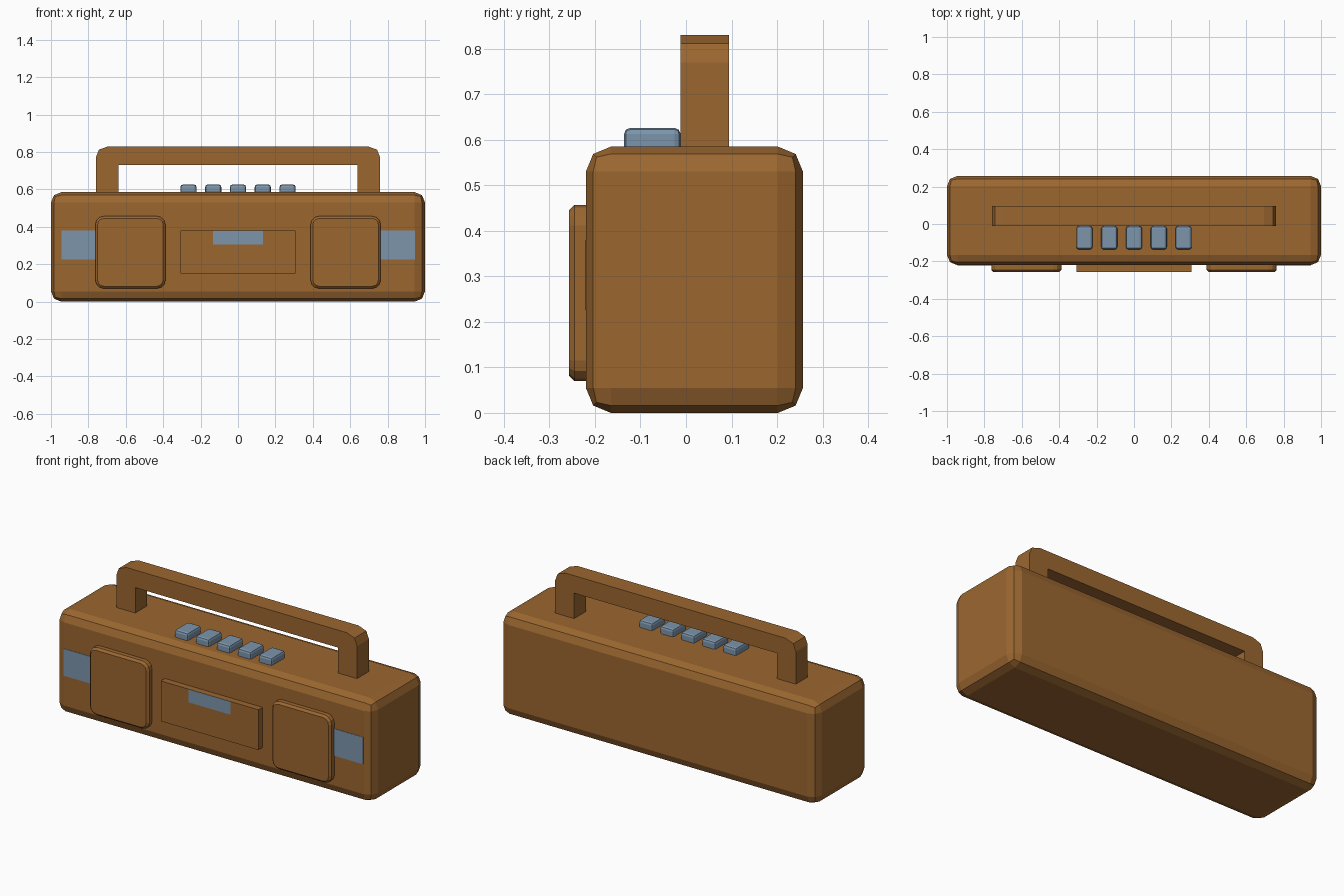
import bpy, bmesh

if "Cube" in bpy.data.objects:
    bpy.data.objects.remove(bpy.data.objects["Cube"])


def material(name, rgb):
    m = bpy.data.materials.new(name)
    m.diffuse_color = (*rgb, 1)
    m.use_nodes = True
    m.node_tree.nodes["Principled BSDF"].inputs["Base Color"].default_value = m.diffuse_color
    return m


brown = material("brown casing", (0.33, 0.135, 0.03))
blue = material("grey blue", (0.20, 0.30, 0.41))


def finish(bm, name, mat):
    bmesh.ops.recalc_face_normals(bm, faces=bm.faces)
    me = bpy.data.meshes.new(name)
    bm.to_mesh(me)
    bm.free()
    me.materials.append(mat)
    ob = bpy.data.objects.new(name, me)
    bpy.context.collection.objects.link(ob)
    return ob


def bevel(bm, edges, width, segments):
    bmesh.ops.bevel(bm, geom=edges, offset=width, segments=segments,
                    profile=0.5, affect='EDGES', clamp_overlap=True)


def box_bm(x, y, z):
    bm = bmesh.new()
    bmesh.ops.create_cube(bm, size=1)
    for v in bm.verts:
        v.co = [a + (c + 0.5) * (b - a) for c, (a, b) in zip(v.co, (x, y, z))]
    return bm


def prism(name, points, y0, y1, mat):
    """Extrude an x-z outline along y."""
    bm = bmesh.new()
    face = bm.faces.new([bm.verts.new((x, y0, z)) for x, z in points])
    ext = bmesh.ops.extrude_face_region(bm, geom=[face])
    for v in ext["geom"]:
        if isinstance(v, bmesh.types.BMVert):
            v.co.y = y1
    return finish(bm, name, mat)


# Main casing with two-step rounded edges
bm = box_bm((-1, 1), (-0.22, 0.257), (0, 0.585))
bevel(bm, bm.edges[:], 0.055, 2)
finish(bm, "casing", brown)

# Carrying handle
half = [(0.64, 0.575), (0.76, 0.575), (0.76, 0.77), (0.744, 0.812), (0.695, 0.83)]
outline = half + [(-x, z) for x, z in reversed(half)] + [(-0.64, 0.73), (0.64, 0.73)]
prism("handle", outline, -0.012, 0.095, brown)

for side, label in ((-1, "left"), (1, "right")):
    # Speaker cover: rounded corners, then a chamfered front rim
    xs = sorted((side * 0.388, side * 0.763))
    bm = box_bm(xs, (-0.257, -0.21), (0.07, 0.457))
    upright = [e for e in bm.edges
               if abs(e.verts[0].co.y - e.verts[1].co.y) > 0.01]
    bevel(bm, upright, 0.045, 3)
    rim = [e for e in bm.edges if all(v.co.y < -0.256 for v in e.verts)]
    bevel(bm, rim, 0.012, 1)
    finish(bm, label + "_speaker", brown)

    # Painted panel beside the speaker
    xs = sorted((side * 0.75, side * 0.945))
    finish(box_bm(xs, (-0.222, -0.215), (0.226, 0.38)), label + "_panel", blue)

# Tape door and its window
finish(box_bm((-0.308, 0.308), (-0.2565, -0.21), (0.15, 0.38)), "tape_door", brown)
finish(box_bm((-0.133, 0.133), (-0.2575, -0.255), (0.305, 0.3795)), "door_window", blue)

# Row of push buttons
for i in range(5):
    cx = (i - 2) * 0.1325
    bm = box_bm((cx - 0.043, cx + 0.043), (-0.136, -0.012), (0.57, 0.626))
    bevel(bm, [e for e in bm.edges if max(v.co.z for v in e.verts) > 0.62], 0.013, 2)
    finish(bm, f"button_{i + 1}", blue)
